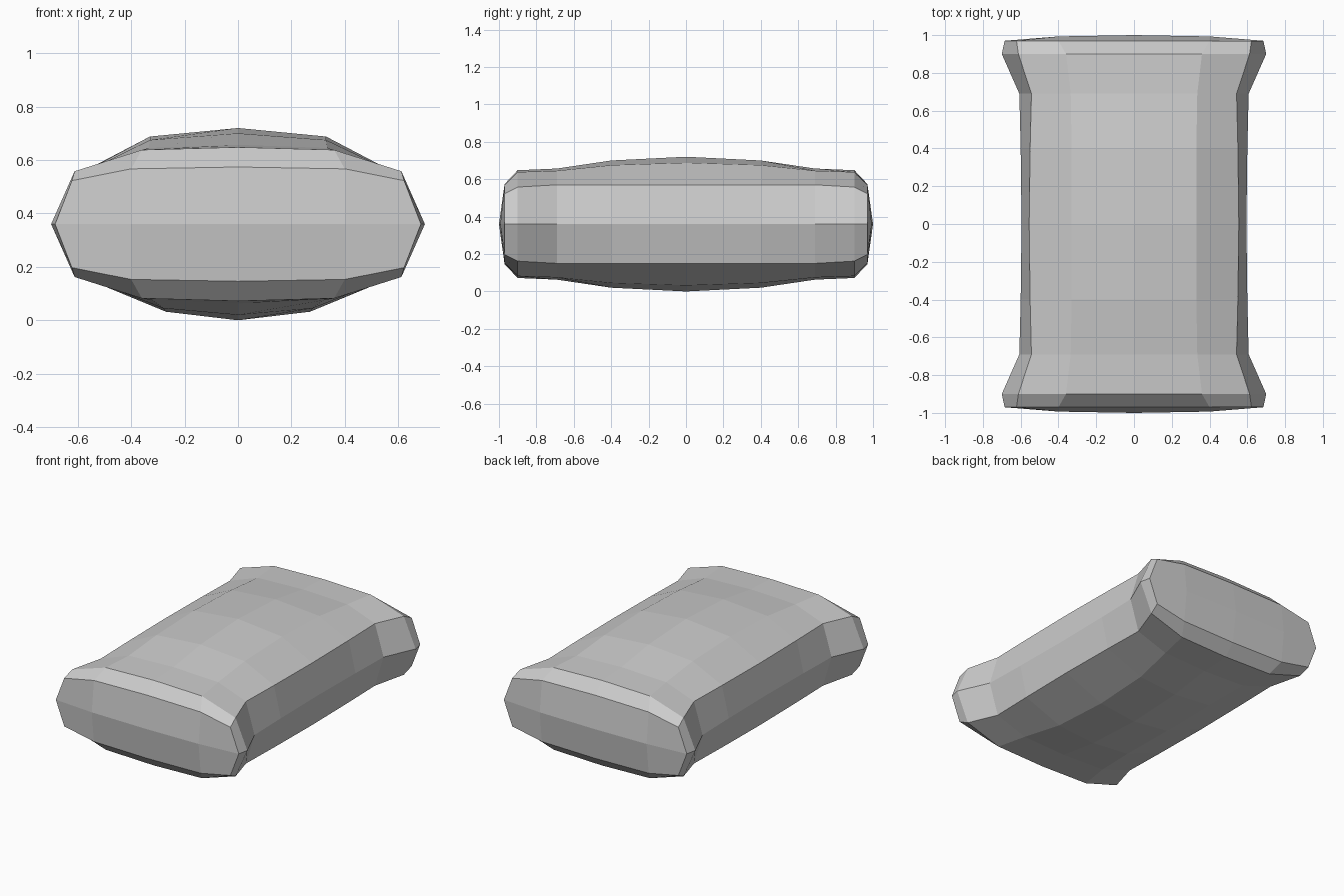
import bpy
import bmesh

if "Cube" in bpy.data.objects:
    bpy.data.objects.remove(bpy.data.objects["Cube"], do_unlink=True)

MID_Z = 0.36  # height of the widest seam

# Half-length stations, centre to end:
# y, crown height, upper shoulder x, lower shoulder x, shoulder height, edge x, edge height, side x
# (heights are measured from the seam)
STATIONS = [
    (0.00, 0.36, 0.33, 0.27, 0.328, 0.555, 0.21, 0.595),
    (0.40, 0.34, 0.33, 0.28, 0.315, 0.55, 0.21, 0.60),
    (0.69, 0.297, 0.335, 0.32, 0.285, 0.543, 0.21, 0.607),
    (0.90, 0.288, 0.36, 0.36, 0.278, 0.612, 0.198, 0.70),
    (0.97, 0.214, 0.40, 0.40, 0.207, 0.622, 0.163, 0.685),
]


def make_ring(bm, station, side):
    """Twelve-sided cross-section, starting at the crown and going round."""
    y, crown, up_x, low_x, sh, edge_x, edge, side_x = station
    half = [(0, crown), (up_x, sh), (edge_x, edge), (side_x, 0),
            (edge_x, -edge), (low_x, -sh), (0, -crown)]
    outline = half + [(-x, z) for x, z in half[-2:0:-1]]
    return [bm.verts.new((x, y * side, z + MID_Z)) for x, z in outline]


def close_end(bm, ring, side):
    """Slightly bulging end cap, two rows of four panels."""
    bulge = [bm.verts.new((x, y * side, MID_Z))
             for x, y in ((-0.40, 0.993), (0, 1.0), (0.40, 0.993))]
    middle = [ring[9], *bulge, ring[3]]
    upper = [ring[i] for i in (10, 11, 0, 1, 2)]
    lower = [ring[i] for i in (8, 7, 6, 5, 4)]
    for a, b in ((upper, middle), (middle, lower)):
        for i in range(4):
            bm.faces.new((a[i], a[i + 1], b[i + 1], b[i]))


# Cushion body: rings bridged from front to back
bm = bmesh.new()
rings = [make_ring(bm, s, -1) for s in reversed(STATIONS)]
rings += [make_ring(bm, s, 1) for s in STATIONS[1:]]
for a, b in zip(rings, rings[1:]):
    for i in range(12):
        j = (i + 1) % 12
        bm.faces.new((a[i], a[j], b[j], b[i]))
close_end(bm, rings[0], -1)
close_end(bm, rings[-1], 1)
bmesh.ops.recalc_face_normals(bm, faces=bm.faces)

mesh = bpy.data.meshes.new("cushion")
bm.to_mesh(mesh)
bm.free()
cushion = bpy.data.objects.new("cushion", mesh)
bpy.context.collection.objects.link(cushion)

# Plain grey cloth
grey = bpy.data.materials.new("light grey")
grey.use_nodes = True
colour = (0.6, 0.6, 0.6, 1)
grey.diffuse_color = colour
grey.node_tree.nodes["Principled BSDF"].inputs["Base Color"].default_value = colour
mesh.materials.append(grey)
